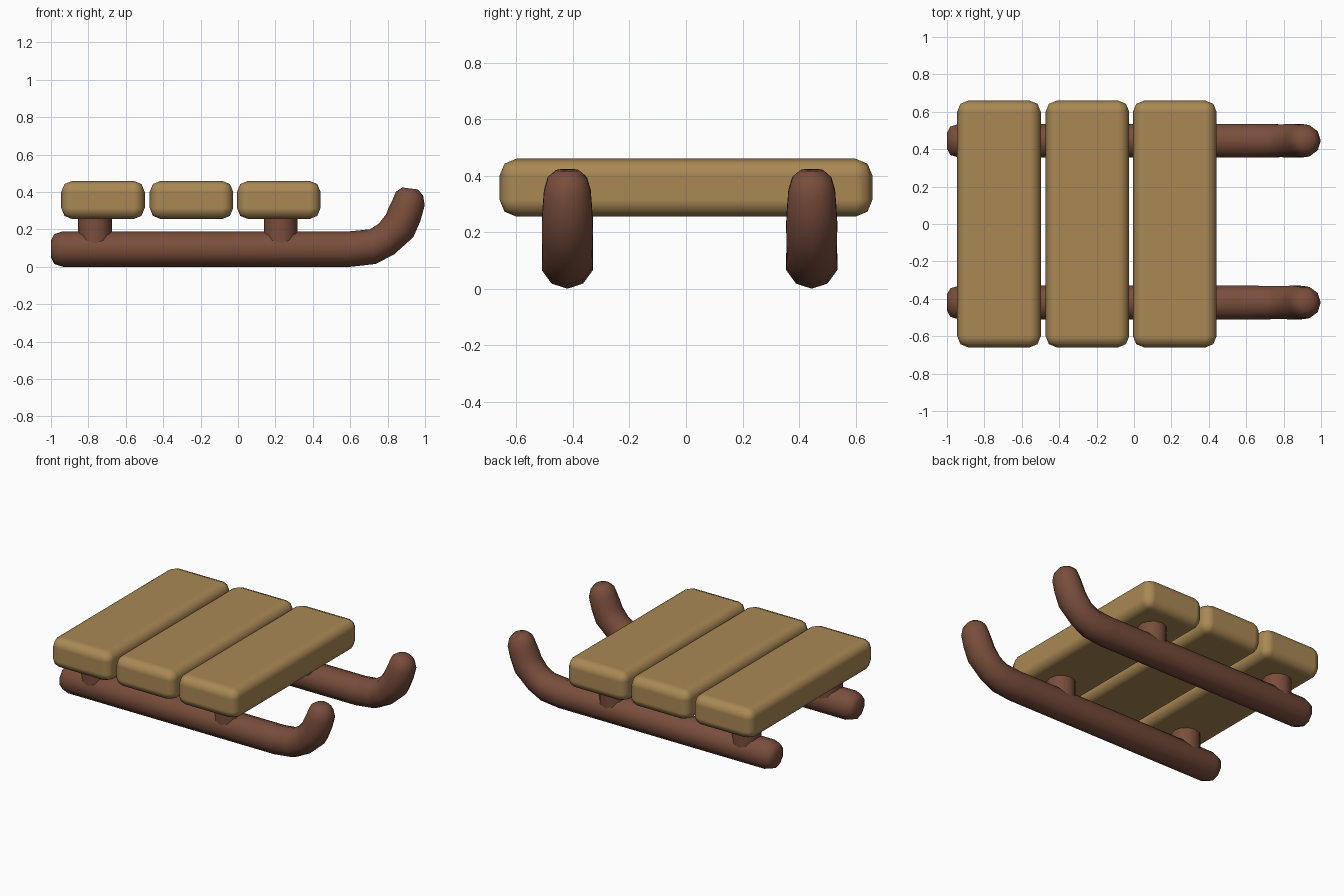
import bpy, bmesh, math
from mathutils import Vector

if "Cube" in bpy.data.objects:
    bpy.data.objects.remove(bpy.data.objects["Cube"])


def material(name, rgb):
    m = bpy.data.materials.new(name)
    m.diffuse_color = (*rgb, 1)
    m.use_nodes = True
    m.node_tree.nodes["Principled BSDF"].inputs["Base Color"].default_value = m.diffuse_color
    return m


plank_wood = material("plank_wood", (0.40, 0.25, 0.09))
runner_wood = material("runner_wood", (0.19, 0.075, 0.045))


def finish(name, bm, mat, angle):
    bmesh.ops.recalc_face_normals(bm, faces=bm.faces)
    me = bpy.data.meshes.new(name)
    bm.to_mesh(me)
    bm.free()
    me.materials.append(mat)
    ob = bpy.data.objects.new(name, me)
    bpy.context.collection.objects.link(ob)
    bpy.ops.object.select_all(action='DESELECT')
    ob.select_set(True)
    bpy.context.view_layer.objects.active = ob
    bpy.ops.object.shade_smooth_by_angle(angle=math.radians(angle))
    return ob


# Runner rings along the path: x, z, radius, tilt in degrees
RINGS = [
    (-1.0, 0.095, 0.045, 0), (-0.982, 0.095, 0.08, 0), (-0.935, 0.095, 0.095, 0),
    (0.60, 0.095, 0.095, 0), (0.72, 0.108, 0.094, 9), (0.793, 0.148, 0.092, 26),
    (0.865, 0.22, 0.095, 50), (0.89, 0.28, 0.092, 68), (0.913, 0.345, 0.087, 79),
    (0.917, 0.392, 0.073, 82), (0.92, 0.419, 0.042, 83),
]
SIDES = 10


def runner(name, y):
    bm = bmesh.new()
    loops = []
    for x, z, r, tilt in RINGS:
        t = math.radians(tilt)
        up = Vector((-math.sin(t), 0, math.cos(t)))
        side = Vector((0, 1, 0))
        loop = []
        for i in range(SIDES):
            a = 2 * math.pi * i / SIDES
            loop.append(bm.verts.new(Vector((x, y, z)) + r * (math.cos(a) * up + math.sin(a) * side)))
        loops.append(loop)
    for a, b in zip(loops, loops[1:]):
        for i in range(SIDES):
            j = (i + 1) % SIDES
            bm.faces.new((a[i], a[j], b[j], b[i]))
    bm.faces.new(loops[0])
    bm.faces.new(loops[-1])
    finish(name, bm, runner_wood, 60)


# Post joining a runner to the deck
def post(name, x, y, z0=0.10, z1=0.29):
    bm = bmesh.new()
    bmesh.ops.create_cone(bm, cap_ends=True, segments=12, radius1=0.09, radius2=0.09, depth=z1 - z0)
    bmesh.ops.translate(bm, verts=bm.verts, vec=(x, y, (z0 + z1) / 2))
    finish(name, bm, runner_wood, 40)


# Deck plank with rounded edges
def plank(name, x):
    bm = bmesh.new()
    bmesh.ops.create_cube(bm, size=1)
    bmesh.ops.scale(bm, verts=bm.verts, vec=(0.447, 1.32, 0.205))
    bmesh.ops.translate(bm, verts=bm.verts, vec=(x, 0, 0.3575))
    ob = finish(name, bm, plank_wood, 100)
    bev = ob.modifiers.new("rounded_edges", 'BEVEL')
    bev.width = 0.06
    bev.segments = 2
    bev.limit_method = 'NONE'
    bev.harden_normals = True


for side, y in (("right", -0.42), ("left", 0.445)):
    runner(f"{side}_runner", y)
    for end, x in (("rear", -0.765), ("front", 0.228)):
        post(f"{side}_{end}_post", x, y)

for i, x in enumerate((-0.722, -0.249, 0.218)):
    plank(f"deck_plank_{i + 1}", x)
